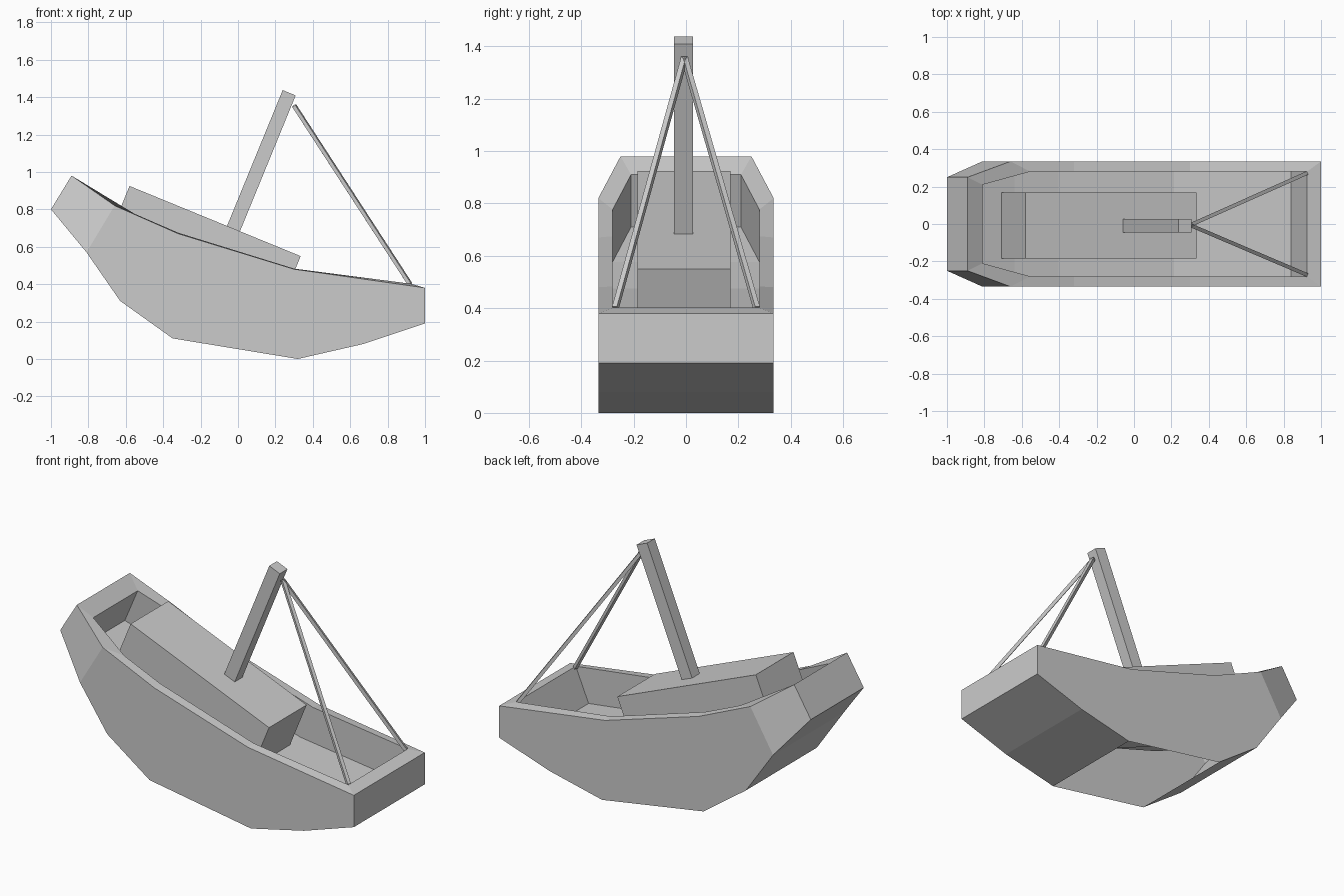
import bpy, bmesh
from math import atan2
from mathutils import Vector, Matrix

if "Cube" in bpy.data.objects:
    bpy.data.objects.remove(bpy.data.objects["Cube"])

# Profile points: (x, half width, z)
RIM = [(-.89, .25, .98), (-.66, .335, .82), (-.32, .335, .67), (.30, .335, .48), (1, .335, .38)]
INNER = [(-.81, .21, .91), (-.555, .28, .777), (-.32, .28, .675), (.30, .28, .483), (.925, .28, .402)]
KEEL = [(-1, .25, .80), (-.81, .335, .57), (-.63, .335, .31), (-.35, .335, .11),
        (.32, .335, 0), (.67, .335, .08), (1, .335, .19)]
FLOOR = [(x - .085, w, z - .2) for x, w, z in INNER]
TILT = atan2(.375, .915)


def finish(bm, name):
    bmesh.ops.recalc_face_normals(bm, faces=bm.faces)
    mesh = bpy.data.meshes.new(name)
    bm.to_mesh(mesh)
    bm.free()
    obj = bpy.data.objects.new(name, mesh)
    bpy.context.collection.objects.link(obj)
    return obj


def box(name, matrix, size):
    bm = bmesh.new()
    bmesh.ops.create_cube(bm, size=1, matrix=matrix @ Matrix.Diagonal((*size, 1)))
    return finish(bm, name)


# Hull: mirrored outlines joined by strips
bm = bmesh.new()


def both_sides(points):
    return [[bm.verts.new((x, s * w, z)) for x, w, z in points] for s in (-1, 1)]


def strip(a, b, skip=()):
    for i in range(len(a) - 1):
        if i not in skip:
            bm.faces.new((a[i], a[i + 1], b[i + 1], b[i]))


rim, inner, keel, floor = map(both_sides, (RIM, INNER, KEEL, FLOOR))
for s in (0, 1):
    bm.faces.new((keel[s][0], rim[s][0], rim[s][1], keel[s][1]))  # bow chamfer
    bm.faces.new(rim[s][1:] + keel[s][:0:-1])                     # flat side
    strip(rim[s], inner[s])                                       # gunwale
    strip(inner[s], floor[s])                                     # inner wall
strip(keel[0], keel[1], skip=(3,))                                # open bottom panel
strip(floor[0], floor[1])
for i in (0, -1):                                                 # end caps
    for a, b in ((keel, rim), (rim, inner), (inner, floor)):
        bm.faces.new((a[0][i], a[1][i], b[1][i], b[0][i]))
finish(bm, "hull")

# Cabin and mast share the hull's tilt
lean = Matrix.Rotation(TILT, 4, 'Y')
box("cabin", Matrix.Translation((-.19, -.008, .5725)) @ lean, (.989, .355, .356))
box("mast", Matrix.Translation((.122, -.01, 1.053)) @ lean, (.075, .072, .80))

# Two stays from the mast head to the transom corners
for side, y in (("right", -.27), ("left", .27)):
    top, foot = Vector((.30, -.006, 1.355)), Vector((.92, y, .40))
    d = foot - top
    box(side + "_stay", Matrix.Translation((top + foot) / 2) @ d.to_track_quat('Z', 'Y').to_matrix().to_4x4(),
        (.02, .02, d.length))
